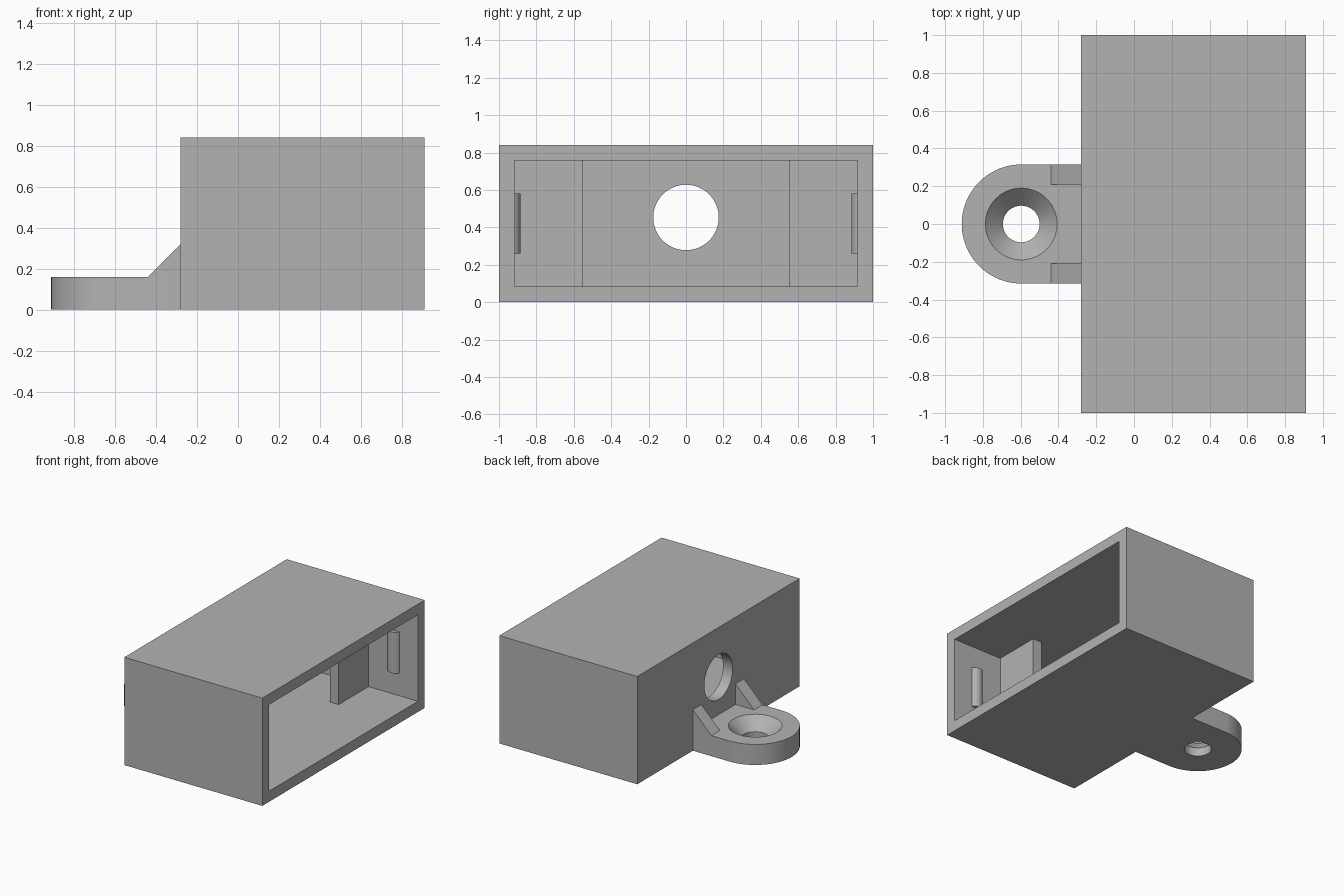
import bpy, bmesh, math
from mathutils import Matrix, Vector

cube = bpy.data.objects.get("Cube")
if cube:
    bpy.data.objects.remove(cube, do_unlink=True)

# One plain grey for the whole moulded part
grey = bpy.data.materials.new("grey plastic")
grey.use_nodes = True
colour = (0.45, 0.45, 0.45, 1)
grey.diffuse_color = colour
grey.node_tree.nodes["Principled BSDF"].inputs["Base Color"].default_value = colour


def finish(name, bm):
    bmesh.ops.recalc_face_normals(bm, faces=bm.faces)
    mesh = bpy.data.meshes.new(name)
    bm.to_mesh(mesh)
    bm.free()
    mesh.materials.append(grey)
    obj = bpy.data.objects.new(name, mesh)
    bpy.context.collection.objects.link(obj)
    return obj


def box(name, low, high):
    low, high = Vector(low), Vector(high)
    bm = bmesh.new()
    place = Matrix.Translation((low + high) / 2) @ Matrix.Diagonal((*(high - low), 1))
    bmesh.ops.create_cube(bm, size=1, matrix=place)
    return finish(name, bm)


def cone(name, centre, r_bottom, r_top, height, turn=Matrix()):
    bm = bmesh.new()
    bmesh.ops.create_cone(bm, cap_ends=True, segments=64, radius1=r_bottom,
                          radius2=r_top, depth=height,
                          matrix=Matrix.Translation(centre) @ turn)
    return finish(name, bm)


def prism(name, points, direction):
    bm = bmesh.new()
    face = bm.faces.new([bm.verts.new(p) for p in points])
    grown = bmesh.ops.extrude_face_region(bm, geom=[face], use_keep_orig=True)
    moved = [v for v in grown["geom"] if isinstance(v, bmesh.types.BMVert)]
    bmesh.ops.translate(bm, verts=moved, vec=direction)
    return finish(name, bm)


def activate(obj):
    bpy.ops.object.select_all(action="DESELECT")
    obj.select_set(True)
    bpy.context.view_layer.objects.active = obj


def cut(obj, cutter):
    mod = obj.modifiers.new("cut", "BOOLEAN")
    mod.operation, mod.solver, mod.object = "DIFFERENCE", "EXACT", cutter
    activate(obj)
    bpy.ops.object.modifier_apply(modifier=mod.name)
    bpy.data.objects.remove(cutter, do_unlink=True)


def smooth(obj):
    activate(obj)
    bpy.ops.object.shade_smooth_by_angle(angle=math.radians(30))


# Case: hollow box open on one side, with a round cable hole in the back wall
back, mouth, half, top, wall = -0.28, 0.91, 1.0, 0.84, 0.083
case = box("case", (back, -half, 0), (mouth, half, top))
cut(case, box("cavity", (back + wall, -half + wall, wall), (mouth + 0.1, half - wall, top - wall)))
cut(case, cone("cable_hole", (back, 0, 0.453), 0.175, 0.175, 0.4,
               Matrix.Rotation(math.pi / 2, 4, "Y")))
smooth(case)

# Mounting tab: rounded plate with a countersunk screw hole
tab_x, tab_r, tab_h, screw_r = -0.597, 0.315, 0.16, 0.097
outline = [(back, tab_r, 0)]
for i in range(49):
    a = math.pi / 2 + math.pi * i / 48
    outline.append((tab_x + tab_r * math.cos(a), tab_r * math.sin(a), 0))
outline.append((back, -tab_r, 0))
tab = prism("mounting_tab", outline, (0, 0, tab_h))
cut(tab, cone("screw_hole", (tab_x, 0, 0.1), screw_r, screw_r, 0.4))
cut(tab, cone("countersink", (tab_x, 0, tab_h), 0.09, 0.29, 0.2))
smooth(tab)

# Mirrored pairs: tab gussets, inner stop ribs and lid snap bumps
for side, sign in (("left", 1), ("right", -1)):
    y = sign * tab_r
    prism(f"gusset_{side}",
          [(back, y, tab_h), (back - 0.16, y, tab_h), (back, y, tab_h + 0.16)],
          (0, -sign * 0.105, 0))
    inner, outer = sorted((sign * 0.55, sign * (half - wall)))
    box(f"stop_rib_{side}", (0.407, inner, wall), (0.483, outer, top - wall))
    bump = cone(f"snap_bump_{side}", (0.7, sign * 0.94, 0.42), 0.055, 0.055, 0.32)
    smooth(bump)
